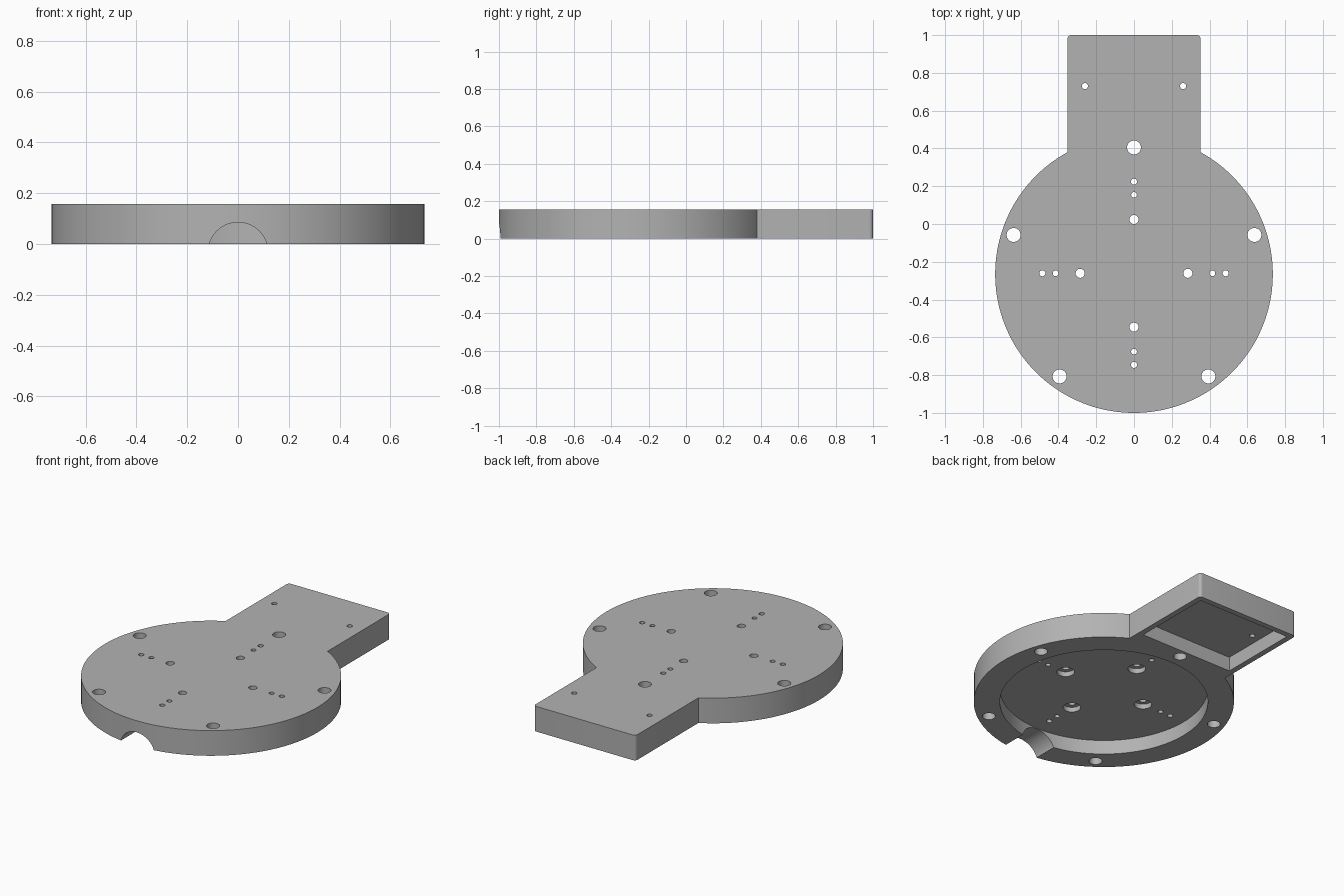
import bpy, bmesh
from math import pi, sin, cos, asin, sqrt, radians

default = bpy.data.objects.get("Cube")
if default:
    bpy.data.objects.remove(default, do_unlink=True)

HEIGHT = 0.157
CENTRE = -0.265       # y of the disc axis
RADIUS = 0.735
TAB = 0.352           # half width of the tab
FILLET = 0.02
DEPTH = 0.088         # depth of both underside pockets

grey = bpy.data.materials.new("plain grey")
grey.use_nodes = True
colour = (0.45, 0.45, 0.45, 1)
grey.diffuse_color = colour
grey.node_tree.nodes["Principled BSDF"].inputs["Base Color"].default_value = colour


def arc(x, y, r, start, end, steps):
    angles = [start + (end - start) * i / steps for i in range(steps + 1)]
    return [(x + r * cos(a), y + r * sin(a)) for a in angles]


def prism(name, outline, bottom, top):
    """Extrude a plan outline between two heights."""
    bm = bmesh.new()
    face = bm.faces.new([bm.verts.new((x, y, bottom)) for x, y in outline])
    new = bmesh.ops.extrude_face_region(bm, geom=[face])["geom"]
    verts = [v for v in new if isinstance(v, bmesh.types.BMVert)]
    bmesh.ops.translate(bm, verts=verts, vec=(0, 0, top - bottom))
    bmesh.ops.recalc_face_normals(bm, faces=bm.faces)
    mesh = bpy.data.meshes.new(name)
    bm.to_mesh(mesh)
    bm.free()
    mesh.materials.append(grey)
    obj = bpy.data.objects.new(name, mesh)
    bpy.context.collection.objects.link(obj)
    return obj


cutters = []


def bore(name, x, y, r, bottom=-0.1, top=0.3, sides=32):
    outline = arc(x, y, r, 0, 2 * pi, sides)[:-1]
    cutters.append(prism(name, outline, bottom, top))


# Round body and tab in one outline
join = asin(TAB / RADIUS)
outline = arc(0, CENTRE, RADIUS, pi / 2 + join, 2.5 * pi - join, 128)
outline += arc(TAB - FILLET, 1 - FILLET, FILLET, 0, pi / 2, 6)
outline += arc(FILLET - TAB, 1 - FILLET, FILLET, pi / 2, pi, 6)
body = prism("base_plate", outline, 0, HEIGHT)

# Underside pockets
bore("round_pocket", 0, CENTRE, 0.588, -0.1, DEPTH, 128)
side, near, far = TAB - 0.035, 0.46, 0.965
cutters.append(prism("tab_pocket", [(-side, near), (side, near), (side, far), (-side, far)],
                     -0.1, DEPTH))

# Cable groove through the front rim
groove_radius = 0.118
groove = prism("cable_groove", arc(0, 0, groove_radius, 0, 2 * pi, 64)[:-1], 0, 0.4)
groove.rotation_euler.x = radians(90)
groove.location = (0, -0.7, 0.085 - groove_radius)
cutters.append(groove)

# Five mounting holes round the rim
for i in range(5):
    a = pi / 2 + i * 2 * pi / 5
    bore("rim_hole", 0.67 * cos(a), CENTRE + 0.67 * sin(a), 0.037)

# Four radial rows: a counterbored hole and two small ones
for i in range(4):
    a = i * pi / 2
    for distance, r in ((0.285, 0.024), (0.415, 0.015), (0.485, 0.016)):
        bore("row_hole", distance * cos(a), CENTRE + 0.004 + distance * sin(a), r)
    bore("counterbore", 0.285 * cos(a), CENTRE + 0.004 + 0.285 * sin(a), 0.05,
         DEPTH - 0.03, DEPTH + 0.03)

# Tab screw holes
for sign in (-1, 1):
    bore("tab_hole", sign * 0.26, 0.73, 0.016)

# Cut everything out of the body
bpy.context.view_layer.objects.active = body
for cutter in cutters:
    mod = body.modifiers.new(cutter.name, "BOOLEAN")
    mod.operation = "DIFFERENCE"
    mod.solver = "EXACT"
    mod.object = cutter
    bpy.ops.object.modifier_apply(modifier=mod.name)
for cutter in cutters:
    bpy.data.objects.remove(cutter, do_unlink=True)

bpy.ops.object.select_all(action="DESELECT")
body.select_set(True)
bpy.ops.object.shade_smooth_by_angle(angle=radians(30))
